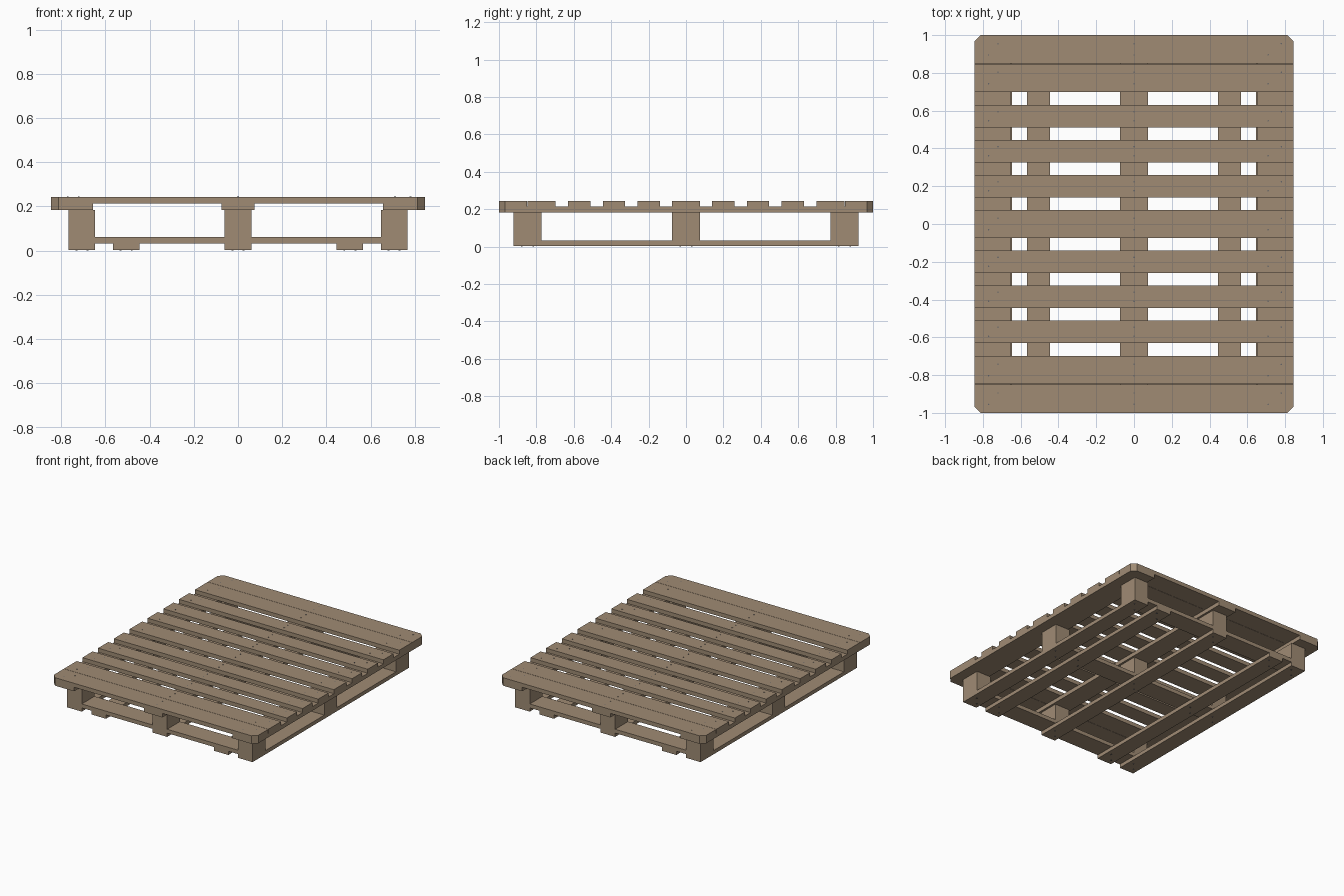
import bpy
import bmesh
from mathutils import Matrix

if "Cube" in bpy.data.objects:
    bpy.data.objects.remove(bpy.data.objects["Cube"], do_unlink=True)


def make_material(name, color):
    mat = bpy.data.materials.new(name)
    mat.use_nodes = True
    mat.diffuse_color = color
    mat.node_tree.nodes["Principled BSDF"].inputs["Base Color"].default_value = color
    return mat


wood = make_material("pallet wood", (0.35, 0.26, 0.175, 1))
steel = make_material("nail steel", (0.13, 0.13, 0.14, 1))

# Layer heights, from the ground up
FOOT, CROSS, BLOCK, STRINGER, DECK, TOP = 0.004, 0.032, 0.061, 0.183, 0.213, 0.243
HALF_X, HALF_Y, CHAMFER = 0.845, 1.0, 0.033


def finish(name, bm, mat):
    mesh = bpy.data.meshes.new(name)
    bm.to_mesh(mesh)
    bm.free()
    mesh.materials.append(mat)
    obj = bpy.data.objects.new(name, mesh)
    bpy.context.collection.objects.link(obj)
    return obj


def board(name, x, y, size_x, size_y, bottom, top):
    """A plank, with any corner at the pallet's outer corner cut off."""
    bm = bmesh.new()
    place = Matrix.Translation((x, y, (bottom + top) / 2))
    bmesh.ops.create_cube(bm, size=1, matrix=place @ Matrix.Diagonal((size_x, size_y, top - bottom, 1)))
    corners = [e for e in bm.edges
               if all(abs(v.co.x) > HALF_X - 0.005 and abs(v.co.y) > HALF_Y - 0.005 for v in e.verts)
               and abs(e.verts[0].co.z - e.verts[1].co.z) > 0.01]
    if corners:
        bmesh.ops.bevel(bm, geom=corners, offset=CHAMFER, offset_type='OFFSET',
                        segments=1, affect='EDGES')
    return finish(name, bm, wood)


# Bottom runners, front to back
for x in (-0.706, -0.506, 0, 0.506, 0.706):
    board("bottom_runner", x, 0, 0.12, 1.844, FOOT, CROSS)

# Cross boards and the nine spacer blocks
for y in (-0.847, 0, 0.847):
    board("cross_board", 0, y, 1.532, 0.15, CROSS, BLOCK)
    for x in (-0.706, 0, 0.706):
        board("spacer_block", x, y, 0.12, 0.15, BLOCK, STRINGER)

# Upper stringers, front to back
for x, width in ((-0.75, 0.19), (0, 0.15), (0.75, 0.19)):
    board("upper_stringer", x, 0, width, 2 * HALF_Y, STRINGER, DECK)

# Deck boards: wide at the ends and middle, narrow between
half_deck = [(0.925, 0.15), (0.773, 0.15), (0.57, 0.12), (0.385, 0.12), (0.2, 0.12)]
deck = [(0, 0.15)] + [(side * y, width) for y, width in half_deck for side in (-1, 1)]
for y, width in deck:
    board("deck_board", 0, y, 2 * HALF_X, width, DECK, TOP)


def nails(name, points, z, height):
    bm = bmesh.new()
    for x, y in points:
        bmesh.ops.create_cone(bm, cap_ends=True, segments=8, radius1=0.004, radius2=0.004,
                              depth=height, matrix=Matrix.Translation((x, y, z)))
    return finish(name, bm, steel)


# Staggered nail heads in the deck and under the runners
deck_points = []
for y, width in deck:
    step = width * 0.2
    for x, slant in ((-0.745, 0.025), (0, 0), (0.745, 0.035)):
        deck_points += [(x - slant, y - step), (x + slant, y + step)]
nails("deck_nails", deck_points, TOP, 0.002)

foot_points = [(x + s * 0.025, y + s * 0.03)
               for x in (-0.706, -0.506, 0, 0.506, 0.706)
               for y in (-0.847, 0, 0.847) for s in (-1, 1)]
nails("runner_nails", foot_points, FOOT / 2, FOOT)
